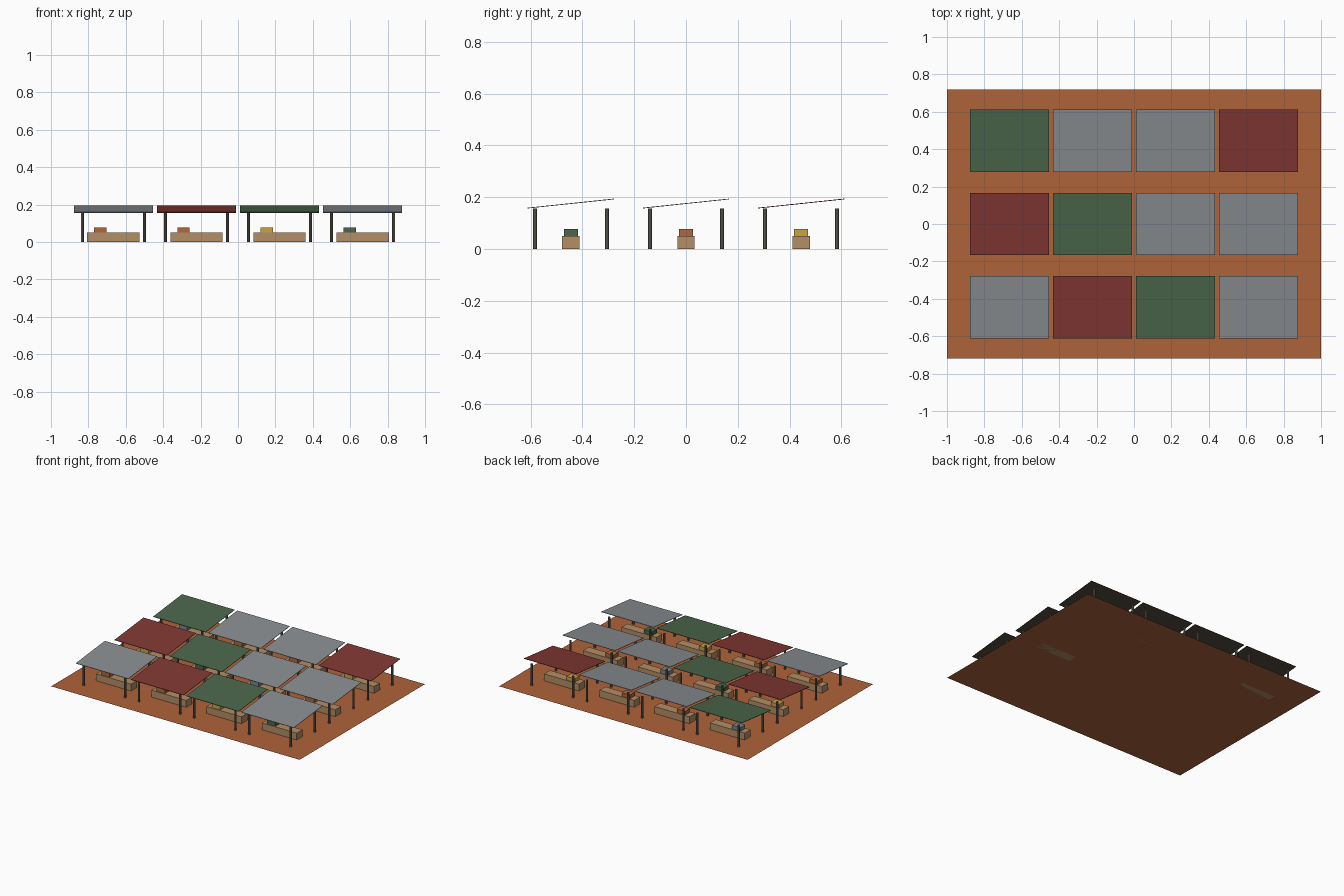
import bpy, bmesh
from mathutils import Matrix, Vector

if "Cube" in bpy.data.objects:
    bpy.data.objects.remove(bpy.data.objects["Cube"])


def material(name, hexcode):
    def lin(c):
        return c / 12.92 if c <= 0.04045 else ((c + 0.055) / 1.055) ** 2.4
    rgb = [lin(int(hexcode[i:i + 2], 16) / 255) for i in (0, 2, 4)]
    m = bpy.data.materials.new(name)
    m.diffuse_color = (*rgb, 1)
    m.use_nodes = True
    m.node_tree.nodes["Principled BSDF"].inputs["Base Color"].default_value = m.diffuse_color
    return m


EARTH = material("red_earth", "AE633A")
GREY = material("grey_sheet", "888D90")
RED = material("red_sheet", "803732")
GREEN = material("green_sheet", "4B664B")
UNDER = material("dark_underside", "51473E")
POST = material("post_grey", "6E685E")
WOOD = material("table_wood", "B48E66")
CLAY = material("clay_goods", "B0683F")
GOLD = material("gold_goods", "C8A440")
SLATE = material("slate_goods", "7C878E")


def finish(name, bm, *mats):
    mesh = bpy.data.meshes.new(name)
    bm.to_mesh(mesh)
    bm.free()
    for m in mats:
        mesh.materials.append(m)
    ob = bpy.data.objects.new(name, mesh)
    bpy.context.collection.objects.link(ob)
    return ob


def box(name, centre, size, *mats, slope=0.0):
    """Box whose z is sheared along y by slope; a second material goes underneath."""
    bm = bmesh.new()
    bmesh.ops.create_cube(bm, size=1, matrix=Matrix.Diagonal((*size, 1)))
    for v in bm.verts:
        v.co.z += v.co.y * slope
        v.co += Vector(centre)
    bm.normal_update()
    if len(mats) > 1:
        for f in bm.faces:
            f.material_index = 1 if f.normal.z < -0.5 else 0
    return finish(name, bm, *mats)


def posts(name, cx, cy):
    """Four round posts at the corners of a stall."""
    bm = bmesh.new()
    h = 0.157
    for sx in (-1, 1):
        for sy in (-1, 1):
            bmesh.ops.create_cone(
                bm, cap_ends=True, segments=8, radius1=0.008, radius2=0.008, depth=h,
                matrix=Matrix.Translation((cx + sx * 0.166, cy + sy * 0.139, h / 2)))
    return finish(name, bm, POST)


# market ground sheet
bm = bmesh.new()
bmesh.ops.create_grid(bm, x_segments=1, y_segments=1, size=1,
                      matrix=Matrix.Diagonal((1, 0.72, 1, 1)))
finish("ground", bm, EARTH)

# rows run front to back, columns left to right
roofs = [[GREY, RED, GREEN, GREY],
         [RED, GREEN, GREY, GREY],
         [GREEN, GREY, GREY, RED]]
goods = [[CLAY, CLAY, GOLD, GREEN],
         [GOLD, GREEN, SLATE, CLAY],
         [SLATE, CLAY, CLAY, GOLD]]
PITCH = 0.4444

for r in range(3):
    for c in range(4):
        x, y = (c - 1.5) * PITCH, (r - 1) * PITCH
        tag = f"_{r + 1}_{c + 1}"
        # sloping canopy, posts, table and crate of goods
        box("canopy" + tag, (x, y, 0.1755), (0.422, 0.333, 0.003),
            roofs[r][c], UNDER, slope=0.105)
        posts("posts" + tag, x, y)
        box("table" + tag, (x, y, 0.025), (0.28, 0.067, 0.05), WOOD)
        box("goods" + tag, (x - 0.069, y, 0.0635), (0.066, 0.055, 0.027), goods[r][c])
